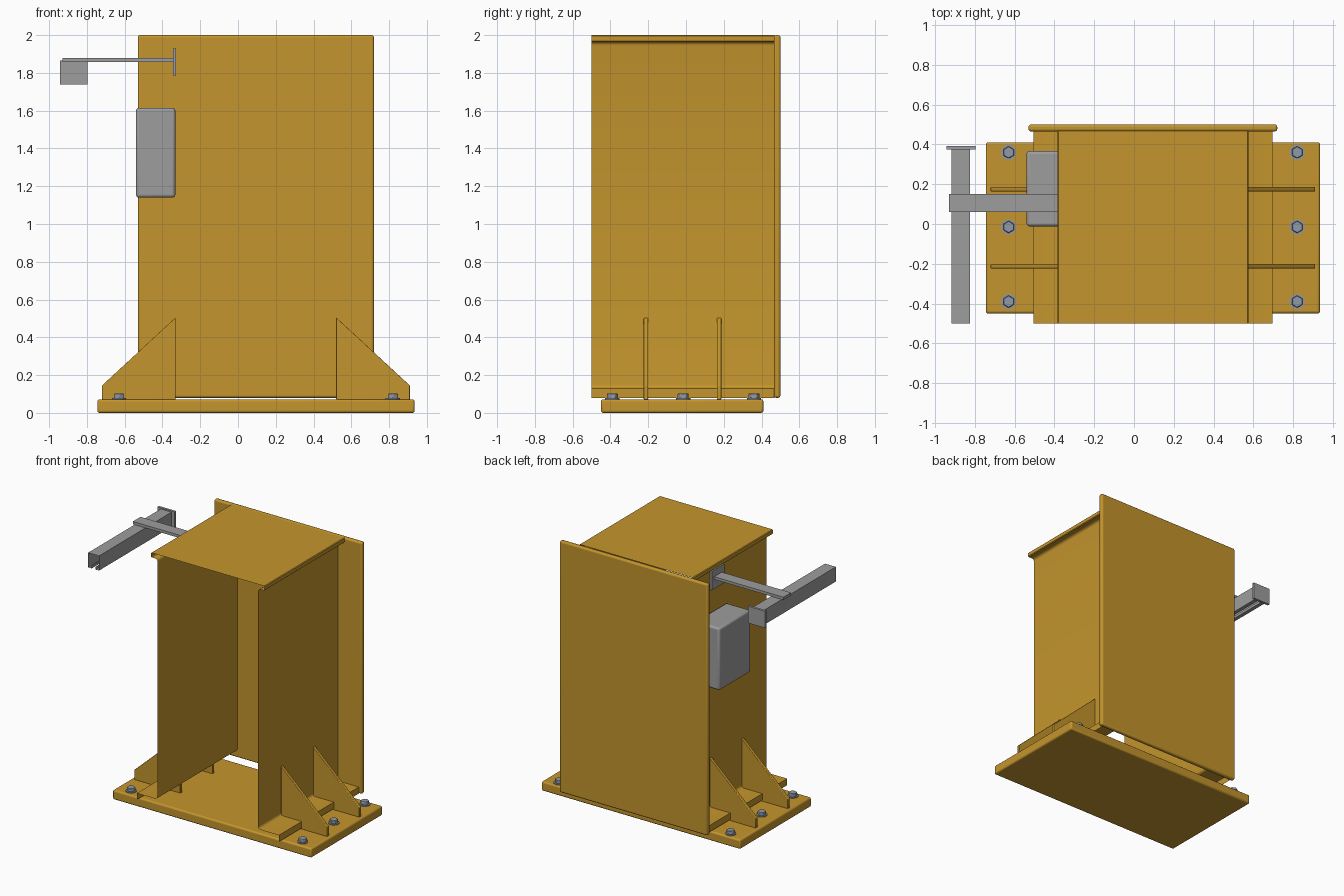
import bpy, bmesh, math
from mathutils import Vector

if "Cube" in bpy.data.objects:
    bpy.data.objects.remove(bpy.data.objects["Cube"])

CX = 0.095  # centre line of the column


def material(name, rgb):
    m = bpy.data.materials.new(name)
    m.diffuse_color = (*rgb, 1)
    m.use_nodes = True
    m.node_tree.nodes["Principled BSDF"].inputs["Base Color"].default_value = m.diffuse_color
    return m


GOLD = material("ochre paint", (0.55, 0.30, 0.026))
GREY = material("grey metal", (0.34, 0.34, 0.34))
STEEL = material("bolt steel", (0.29, 0.32, 0.38))


def finish(name, bm, mat, bevel=0, segments=3, smooth=True):
    me = bpy.data.meshes.new(name)
    bm.to_mesh(me)
    bm.free()
    me.materials.append(mat)
    ob = bpy.data.objects.new(name, me)
    bpy.context.collection.objects.link(ob)
    if bevel:
        b = ob.modifiers.new("bevel", 'BEVEL')
        b.width, b.segments = bevel, segments
    if smooth:
        bpy.ops.object.select_all(action='DESELECT')
        ob.select_set(True)
        bpy.context.view_layer.objects.active = ob
        bpy.ops.object.shade_smooth_by_angle(angle=math.radians(35))
    return ob


def box(name, x, y, z, mat, bevel=0):
    bm = bmesh.new()
    bmesh.ops.create_cube(bm, size=1)
    for v in bm.verts:
        v.co = Vector([(r[0] + r[1]) / 2 + c * (r[1] - r[0]) for r, c in zip((x, y, z), v.co)])
    return finish(name, bm, mat, bevel)


def sheet(name, pts, y0, y1, mat):
    """Open folded sheet: an x-z profile drawn along y."""
    bm = bmesh.new()
    rows = [[bm.verts.new((x, y, z)) for x, z in pts] for y in (y0, y1)]
    for i in range(len(pts) - 1):
        bm.faces.new((rows[0][i], rows[0][i + 1], rows[1][i + 1], rows[1][i]))
    return finish(name, bm, mat)


def slab(name, pts, y0, y1, mat, bevel=0):
    """Solid plate: a closed x-z outline extruded along y."""
    bm = bmesh.new()
    f = bm.faces.new([bm.verts.new((x, y0, z)) for x, z in pts])
    r = bmesh.ops.extrude_face_region(bm, geom=[f])
    for v in r['geom']:
        if isinstance(v, bmesh.types.BMVert):
            v.co.y = y1
    bmesh.ops.recalc_face_normals(bm, faces=bm.faces)
    return finish(name, bm, mat, bevel)


def fillet(cx, cz, r, a0, a1, n=4):
    return [(cx + r * math.cos(math.radians(a0 + (a1 - a0) * i / n)),
             cz + r * math.sin(math.radians(a0 + (a1 - a0) * i / n))) for i in range(n + 1)]


# Base plate and back plate
box("base_plate", (-0.745, 0.935), (-0.45, 0.41), (0, 0.072), GOLD, 0.012)
box("back_plate", (-0.53, 0.72), (0.465, 0.5), (0.08, 2.0), GOLD, 0.012)

# Column: folded outline with foot flanges and overhanging roof, open at the front
half = [(0.6, 0.08), (0.6, 0.13)]
half += fillet(0.445, 0.15, 0.02, -90, -180)
half += fillet(0.445, 1.945, 0.02, 180, 90)
half += [(0.475, 1.965), (0.48, 1.97), (0.48, 1.995), (0.475, 2.0)]
outline = [(CX + x, z) for x, z in half] + [(CX - x, z) for x, z in reversed(half)]
sheet("column_shell", outline, -0.5, 0.468, GOLD)

# Gussets on both sides
for s, side in ((-1, "left"), (1, "right")):
    for y, place in ((-0.212, "front"), (0.175, "back")):
        tri = [(0.425, 0.07), (0.815, 0.07), (0.815, 0.145), (0.425, 0.505)]
        slab(f"gusset_{side}_{place}", [(CX + s * x, z) for x, z in tri],
             y - 0.012, y + 0.012, GOLD, 0.004)

# Anchor bolts with washers
for x in (-0.63, 0.82):
    for y in (0.36, -0.015, -0.39):
        for name, r, n, z0, z1 in (("washer", 0.038, 24, 0.07, 0.078),
                                   ("bolt_head", 0.031, 6, 0.076, 0.102)):
            bm = bmesh.new()
            bmesh.ops.create_cone(bm, cap_ends=True, segments=n, radius1=r, radius2=r,
                                  depth=z1 - z0)
            for v in bm.verts:
                v.co += Vector((x, y, (z0 + z1) / 2))
            finish(name, bm, STEEL, 0.003 if n == 6 else 0, 1)

# Control box on the left wall
box("control_box", (-0.54, -0.332), (-0.012, 0.367), (1.14, 1.615), GREY, 0.015)

# Bracket arm carrying a slotted rail
box("bracket_mount", (-0.345, -0.328), (0.03, 0.18), (1.785, 1.93), GREY)
box("bracket_arm", (-0.93, -0.34), (0.06, 0.152), (1.857, 1.878), GREY)
box("rail_end_plate", (-0.943, -0.797), (0.375, 0.393), (1.738, 1.866), GREY)
rail = [(0.016, 1.765), (0.016, 1.745), (0.046, 1.745), (0.046, 1.857)]
sheet("cable_rail", [(-0.87 + x, z) for x, z in rail] +
      [(-0.87 - x, z) for x, z in reversed(rail)], -0.5, 0.377, GREY)
